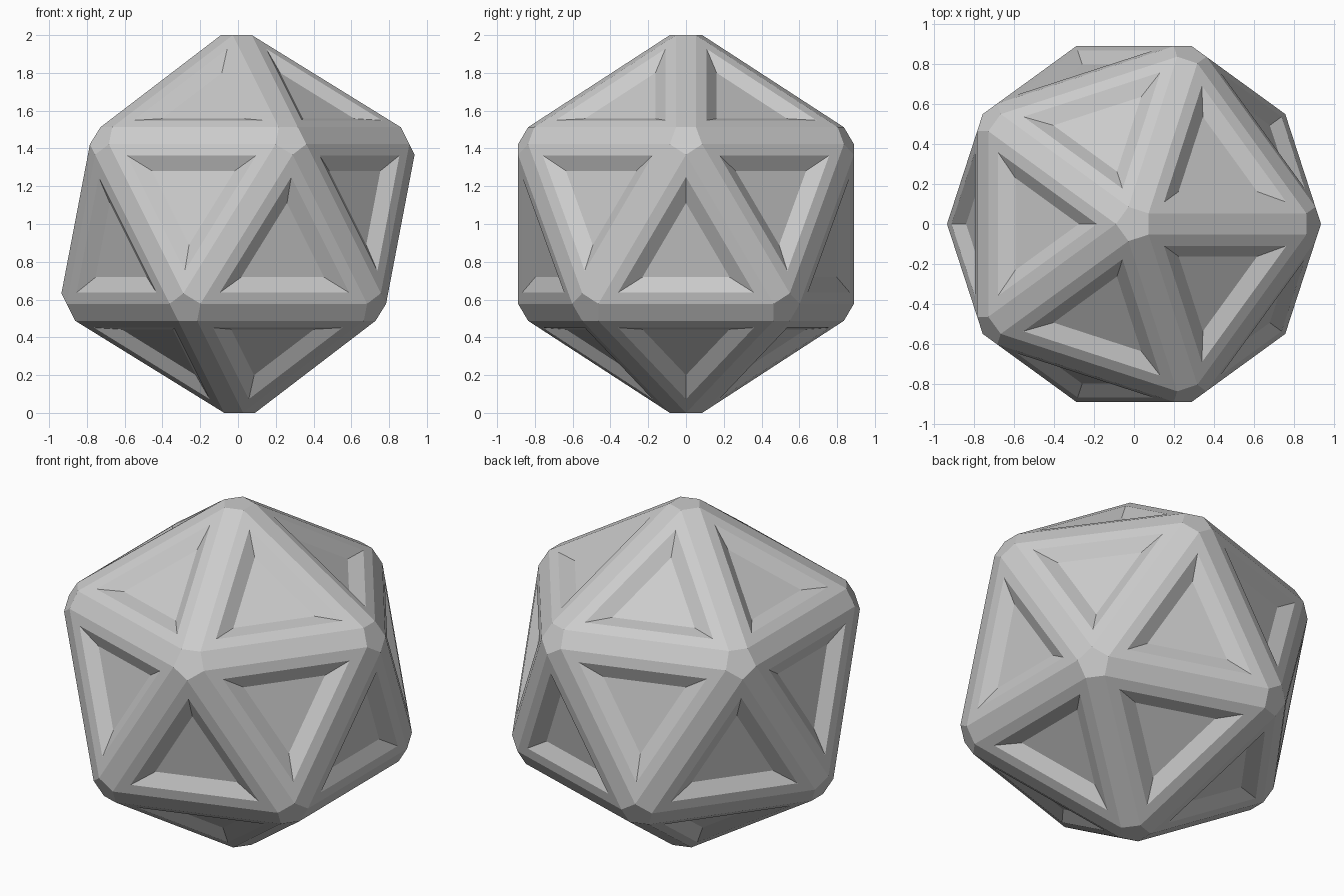
import bpy
import bmesh
from mathutils import Matrix

if "Cube" in bpy.data.objects:
    bpy.data.objects.remove(bpy.data.objects["Cube"])

RADIUS = 1.0688      # icosahedron before chamfering
CHAMFER = 0.0566     # distance of chamfer from each edge
RIM = 0.060          # flat border around each recess
SLOPE = 0.0746       # width of sloped recess walls
DEPTH = 0.046        # depth of recessed panels

bm = bmesh.new()

# Icosahedron core standing on one vertex
bmesh.ops.create_icosphere(bm, subdivisions=1, radius=RADIUS,
                           matrix=Matrix.Translation((0, 0, 1)))

# Chamfer all edges, leaving pentagons at the corners
bmesh.ops.bevel(bm, geom=bm.edges[:], offset=CHAMFER, offset_type='OFFSET',
                segments=1, profile=0.5, affect='EDGES')
bmesh.ops.recalc_face_normals(bm, faces=bm.faces[:])

# Recessed triangular panels: flat rim, then sloping walls to a sunken floor
panels = [f for f in bm.faces if len(f.verts) == 3]
bmesh.ops.inset_individual(bm, faces=panels, thickness=RIM, depth=0.0,
                           use_even_offset=True)
bmesh.ops.inset_individual(bm, faces=panels, thickness=SLOPE, depth=-DEPTH,
                           use_even_offset=True)

mesh = bpy.data.meshes.new("panelled_icosahedron")
bm.to_mesh(mesh)
bm.free()
obj = bpy.data.objects.new("panelled_icosahedron", mesh)
bpy.context.collection.objects.link(obj)
